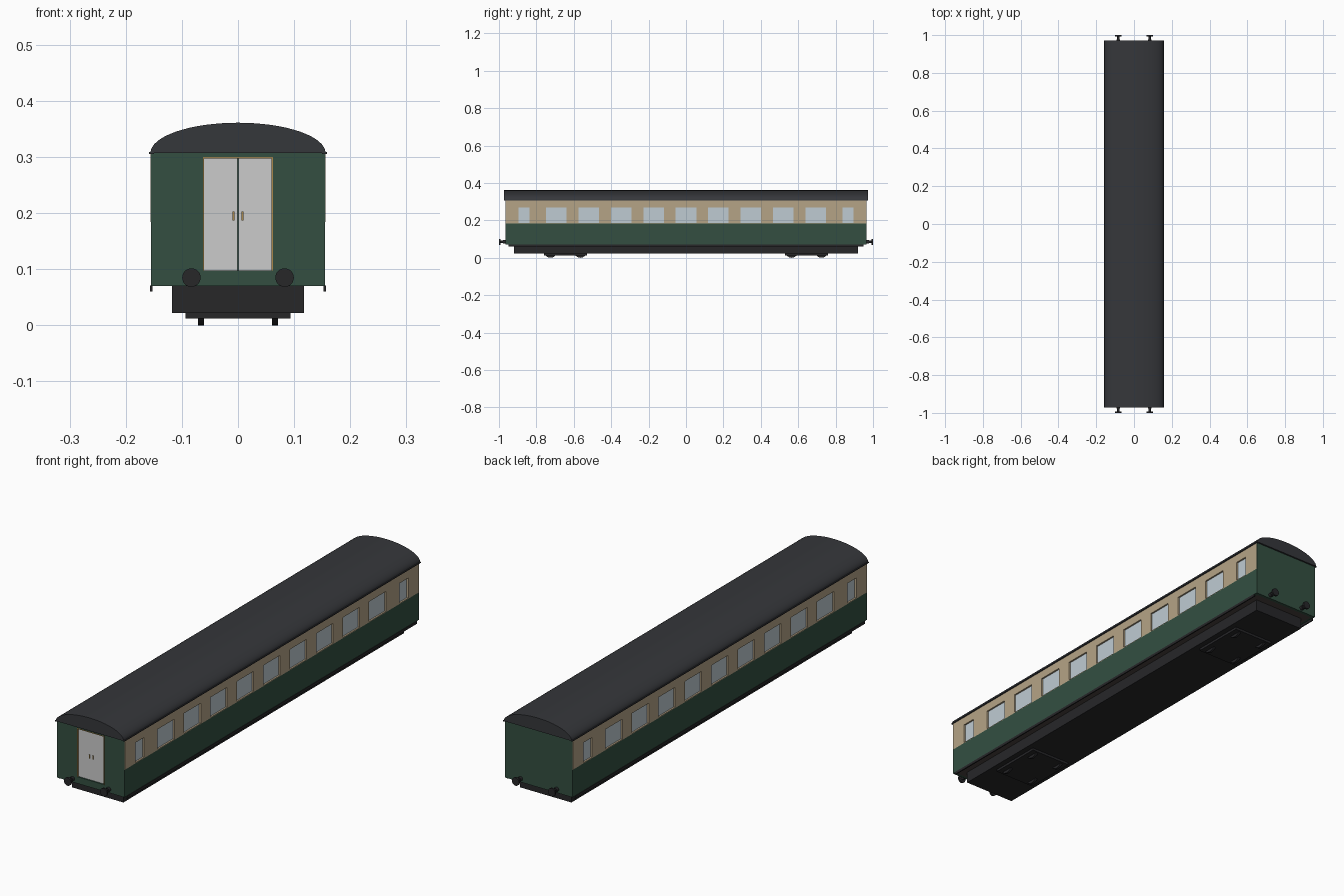
import bpy, bmesh, math
from mathutils import Matrix, Vector

if "Cube" in bpy.data.objects:
    bpy.data.objects.remove(bpy.data.objects["Cube"])


def material(name, r, g, b):
    m = bpy.data.materials.new(name)
    m.diffuse_color = (r, g, b, 1)
    m.use_nodes = True
    m.node_tree.nodes["Principled BSDF"].inputs["Base Color"].default_value = m.diffuse_color
    return m


GREEN = material("green_paint", 0.033, 0.078, 0.053)
CREAM = material("cream_paint", 0.46, 0.37, 0.24)
ROOF = material("roof_grey", 0.036, 0.038, 0.043)
DARK = material("chassis_black", 0.02, 0.02, 0.022)
FLOOR = material("floor_brown", 0.07, 0.055, 0.052)
GLASS = material("glass", 0.52, 0.6, 0.65)
WOOD = material("door_trim", 0.4, 0.25, 0.07)


def finish(name, bm, mat, smooth=False):
    bmesh.ops.recalc_face_normals(bm, faces=bm.faces)
    mesh = bpy.data.meshes.new(name)
    bm.to_mesh(mesh)
    bm.free()
    ob = bpy.data.objects.new(name, mesh)
    bpy.context.collection.objects.link(ob)
    if mat:
        mesh.materials.append(mat)
    if smooth:
        bpy.ops.object.select_all(action='DESELECT')
        ob.select_set(True)
        bpy.context.view_layer.objects.active = ob
        bpy.ops.object.shade_smooth_by_angle(angle=math.radians(35))
    return ob


def boxes(name, spans, mat):
    """One object from boxes given as (x0, x1, y0, y1, z0, z1)."""
    bm = bmesh.new()
    for x0, x1, y0, y1, z0, z1 in spans:
        m = (Matrix.Translation(((x0 + x1) / 2, (y0 + y1) / 2, (z0 + z1) / 2))
             @ Matrix.Diagonal((abs(x1 - x0), abs(y1 - y0), abs(z1 - z0), 1)))
        bmesh.ops.create_cube(bm, size=1, matrix=m)
    return finish(name, bm, mat)


def add_cylinder(bm, a, b, r, sides=24):
    a, b = Vector(a), Vector(b)
    rot = Vector((0, 0, 1)).rotation_difference(b - a).to_matrix().to_4x4()
    bmesh.ops.create_cone(bm, cap_ends=True, segments=sides, radius1=r, radius2=r,
                          depth=(b - a).length,
                          matrix=Matrix.Translation((a + b) / 2) @ rot)


# Main sizes
W, L = 0.155, 0.965           # half width and half length of the body
Z0, BELT, EAVE = 0.07, 0.184, 0.307
WIN0, WIN1 = 0.187, 0.27      # window bottom and top
T = 0.012                     # wall thickness
END = L - T

# Windows: nine wide, one narrow at each end
windows = [(-0.895, -0.837)]
windows += [(i * 0.1735 - 0.055, i * 0.1735 + 0.055) for i in range(-4, 5)]
windows += [(0.837, 0.895)]
edges = [-END] + [y for w in windows for y in w] + [END]

# Side walls, glass and footboards
for s, side in ((1, "right"), (-1, "left")):
    xo, xi = s * W, s * (W - T)
    boxes(side + "_lower_panel", [(xi, xo, -END, END, Z0, BELT)], GREEN)
    cream = [(xi, xo, -END, END, BELT, WIN0), (xi, xo, -END, END, WIN1, EAVE)]
    cream += [(xi, xo, edges[i], edges[i + 1], WIN0, WIN1)
              for i in range(0, len(edges), 2)]
    boxes(side + "_window_panel", cream, CREAM)
    boxes(side + "_cream_corner_trim",
          [(s * (W - 0.002), s * (W + 0.0005), e * END, e * (L - 0.001), BELT, EAVE)
           for e in (-1, 1)], CREAM)
    boxes(side + "_glass", [(s * (W - 0.009), s * (W - 0.007), y0, y1, WIN0, WIN1)
                            for y0, y1 in windows], GLASS)
    boxes(side + "_footboard", [(s * 0.152, s * 0.157, -0.95, 0.95, 0.06, 0.071)], DARK)
    boxes(side + "_gutter", [(s * 0.15, s * 0.159, -0.972, 0.972, 0.305, 0.309)], ROOF)

# End walls, with a doorway in the front
DX, DZ0, DZ1 = 0.062, 0.098, 0.3
boxes("rear_wall", [(-W, W, END, L, Z0, EAVE)], GREEN)
boxes("front_wall", [(-W, -DX, -L, -END, Z0, EAVE), (DX, W, -L, -END, Z0, EAVE),
                     (-DX, DX, -L, -END, Z0, DZ0), (-DX, DX, -L, -END, DZ1, EAVE)], GREEN)
boxes("front_door", [(-DX, -0.0005, -0.96, -END, DZ0, DZ1),
                     (0.0005, DX, -0.96, -END, DZ0, DZ1)], None)
boxes("door_trim", [(-DX, DX, -0.966, -0.956, DZ1 - 0.003, DZ1),
                    (DX - 0.002, DX, -0.966, -0.956, DZ0, DZ1),
                    (-DX, -DX + 0.001, -0.966, -0.956, DZ0, DZ1)], WOOD)
boxes("door_handles", [(s * 0.008 - 0.0015, s * 0.008 + 0.0015, -0.964, -0.959, 0.187, 0.203)
                       for s in (-1, 1)], WOOD)

# Arched roof: half ellipse swept along the coach
bm = bmesh.new()
N = 32
profile = [bm.verts.new((0.156 * math.cos(math.pi * i / N), -0.972,
                         EAVE + 0.054 * math.sin(math.pi * i / N))) for i in range(N + 1)]
face = bm.faces.new(profile)
ext = bmesh.ops.extrude_face_region(bm, geom=[face], use_keep_orig=True)
bmesh.ops.translate(bm, vec=(0, 1.944, 0),
                    verts=[v for v in ext["geom"] if isinstance(v, bmesh.types.BMVert)])
finish("roof", bm, ROOF, True)

# Floor and underframe
boxes("floor", [(-W + T, W - T, -END, END, Z0, Z0 + 0.008)], FLOOR)
boxes("underframe", [(-0.118, 0.118, -0.92, 0.92, 0.022, Z0)], DARK)

# Bogies with two wheelsets each
for e, end in ((-1, "front"), (1, "rear")):
    c = e * 0.645
    boxes(end + "_bogie_frame", [(-0.094, 0.094, c - 0.115, c + 0.115, 0.012, 0.024)], DARK)
    bm = bmesh.new()
    for y in (c - 0.08, c + 0.08):
        for s in (-1, 1):
            add_cylinder(bm, (s * 0.061, y, 0.034), (s * 0.071, y, 0.034), 0.034, 32)
        add_cylinder(bm, (-0.09, y, 0.034), (0.09, y, 0.034), 0.008, 12)
    finish(end + "_wheels", bm, DARK, True)

    # Buffers: collar, shank and round head
    bm = bmesh.new()
    for x in (-0.083, 0.083):
        add_cylinder(bm, (x, e * 0.96, 0.085), (x, e * 0.978, 0.085), 0.009)
        add_cylinder(bm, (x, e * 0.975, 0.085), (x, e * 0.995, 0.085), 0.006)
        add_cylinder(bm, (x, e * 0.993, 0.085), (x, e * 1.0, 0.085), 0.0165, 32)
    finish(end + "_buffers", bm, DARK, True)
